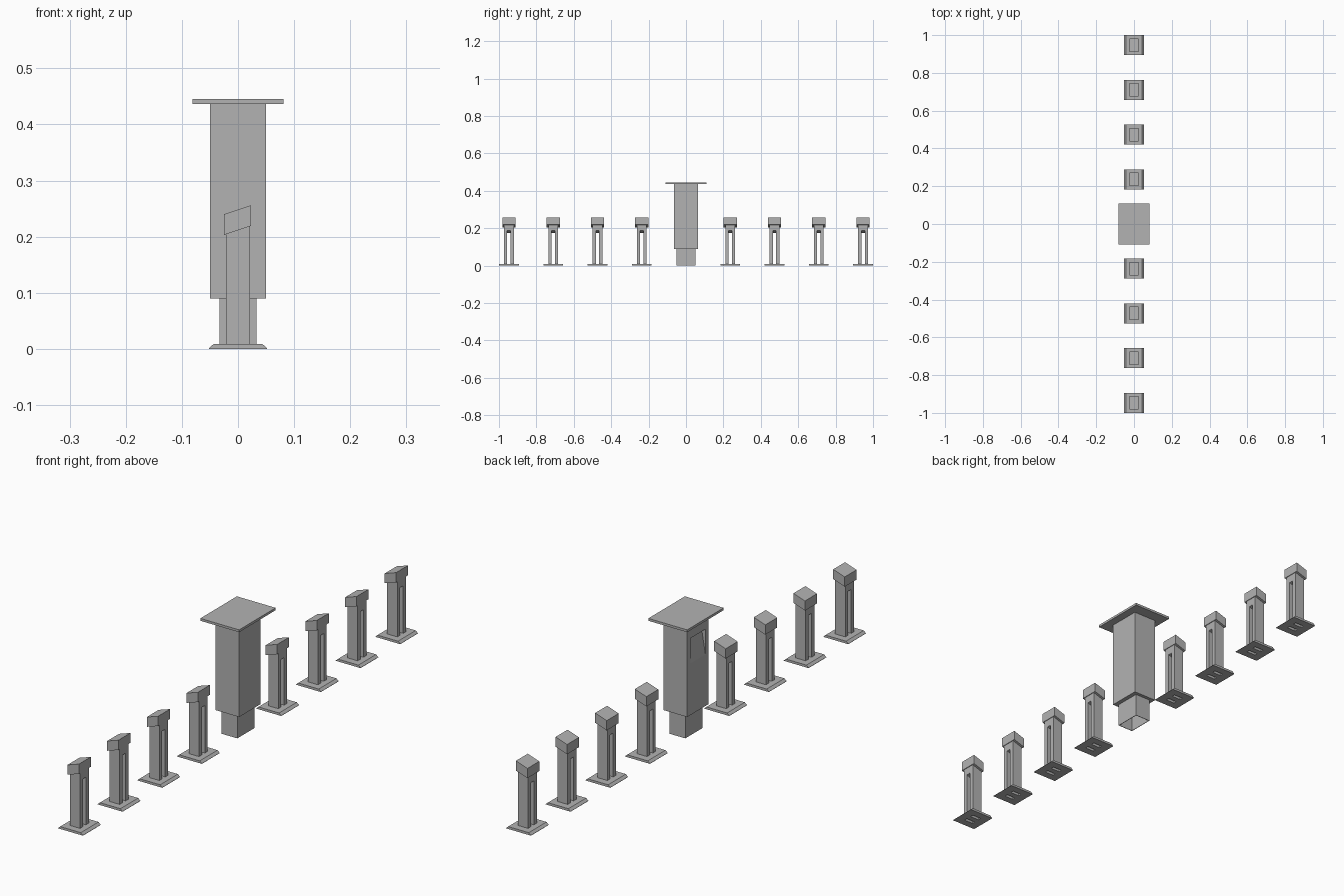
import bpy, bmesh

if "Cube" in bpy.data.objects:
    bpy.data.objects.remove(bpy.data.objects["Cube"], do_unlink=True)

grey = bpy.data.materials.new("plain grey")
grey.use_nodes = True
grey.diffuse_color = (0.45, 0.45, 0.45, 1)
grey.node_tree.nodes["Principled BSDF"].inputs["Base Color"].default_value = (0.45, 0.45, 0.45, 1)


def prism(name, profile, half_depth, y=0.0):
    """Extrude an x-z profile along y."""
    bm = bmesh.new()
    face = bm.faces.new([bm.verts.new((x, y - half_depth, z)) for x, z in profile])
    moved = bmesh.ops.extrude_face_region(bm, geom=[face])["geom"]
    bmesh.ops.translate(bm, vec=(0, 2 * half_depth, 0),
                        verts=[v for v in moved if isinstance(v, bmesh.types.BMVert)])
    bmesh.ops.recalc_face_normals(bm, faces=bm.faces)
    mesh = bpy.data.meshes.new(name)
    bm.to_mesh(mesh)
    bm.free()
    mesh.materials.append(grey)
    obj = bpy.data.objects.new(name, mesh)
    bpy.context.scene.collection.objects.link(obj)
    return obj


def box(name, half_width, half_depth, z0, z1, y=0.0):
    w = half_width
    return prism(name, [(-w, z0), (w, z0), (w, z1), (-w, z1)], half_depth, y)


def cut(target, *cutters):
    """Subtract the cutters, then discard them."""
    for cutter in cutters:
        cutter.hide_render = True
        mod = target.modifiers.new("cut", 'BOOLEAN')
        mod.operation, mod.solver, mod.object = 'DIFFERENCE', 'EXACT', cutter
        bpy.context.view_layer.objects.active = target
        bpy.ops.object.modifier_apply(modifier=mod.name)
        bpy.data.objects.remove(cutter, do_unlink=True)


# Kiosk: hollow pedestal, cabinet with a sloped screen recess, flat roof
pedestal = box("kiosk_pedestal", 0.033, 0.051, 0, 0.09)
cut(pedestal, box("pedestal_hollow", 0.031, 0.049, -0.02, 0.088))
cabinet = box("kiosk_cabinet", 0.0495, 0.064, 0.09, 0.437)
cut(cabinet, prism("screen_recess", [(-0.0495, 0.285), (-0.0335, 0.38),
                                     (-0.06, 0.38), (-0.06, 0.285)], 0.045))
box("kiosk_roof", 0.081, 0.109, 0.436, 0.445)

# Dock: bevelled base, slotted post and slanted head
LEG_Y = 0.0175


def leg_hollows():
    return [box("leg_hollow", 0.019, 0.0065, -0.02, 0.168, side * LEG_Y) for side in (-1, 1)]


base = prism("dock_base", [(-0.052, 0), (0.052, 0), (0.052, 0.001), (0.043, 0.009),
                           (-0.043, 0.009), (-0.052, 0.001)], 0.053)
cut(base, *leg_hollows())

post = prism("dock_post", [(-0.021, 0.008), (0.021, 0.008), (0.021, 0.222), (-0.021, 0.208)], 0.026)
slot = prism("post_slot", [(-0.03, 0), (0.03, 0), (0.03, 0.192), (-0.03, 0.172)], 0.009)
cut(post, slot, *leg_hollows())

head = prism("dock_head", [(-0.025, 0.203), (0.023, 0.219), (0.023, 0.256), (-0.025, 0.24)], 0.0355)

# Row of eight docks, four on each side of the kiosk
parts = (base, post, head)
SPACING = 0.2367
for i in range(-4, 5):
    if i == 0:
        continue
    for part in parts:
        obj = part if i == -4 else bpy.data.objects.new(part.name, part.data)
        if i != -4:
            bpy.context.scene.collection.objects.link(obj)
        obj.location.y = i * SPACING
